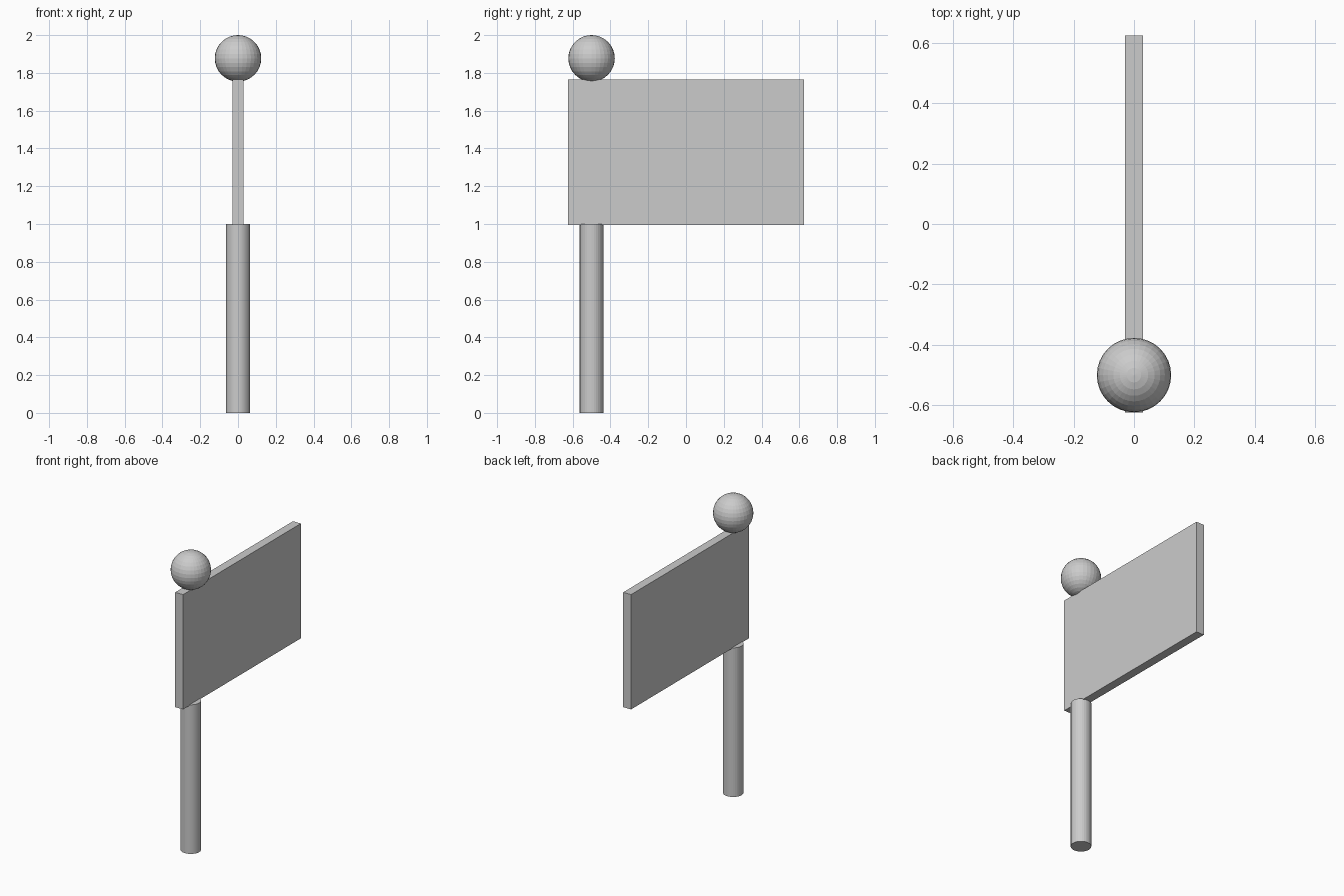
import bpy

default = bpy.data.objects.get("Cube")
if default:
    bpy.data.objects.remove(default, do_unlink=True)

GREY = (0.6, 0.6, 0.6, 1.0)
POLE_Y = -0.5

grey = bpy.data.materials.new("plain grey")
grey.use_nodes = True
grey.diffuse_color = GREY
grey.node_tree.nodes["Principled BSDF"].inputs["Base Color"].default_value = GREY


def finish(name):
    """Name the newest object and give it the shared colour."""
    part = bpy.context.object
    part.name = name
    part.data.materials.append(grey)
    return part


# Round pole, meeting the underside of the board
bpy.ops.mesh.primitive_cylinder_add(vertices=32, radius=0.0625, depth=1.0,
                                    location=(0, POLE_Y, 0.5))
finish("pole")

# Thin rectangular board running front to back
bpy.ops.mesh.primitive_cube_add(size=1, location=(0, 0, 1.38))
board = finish("sign_board")
board.scale = (0.058, 1.248, 0.77)

# Faceted ball resting on the board above the pole
bpy.ops.mesh.primitive_uv_sphere_add(segments=32, ring_count=16, radius=0.123,
                                     location=(0, POLE_Y, 1.877))
finish("top_ball")
